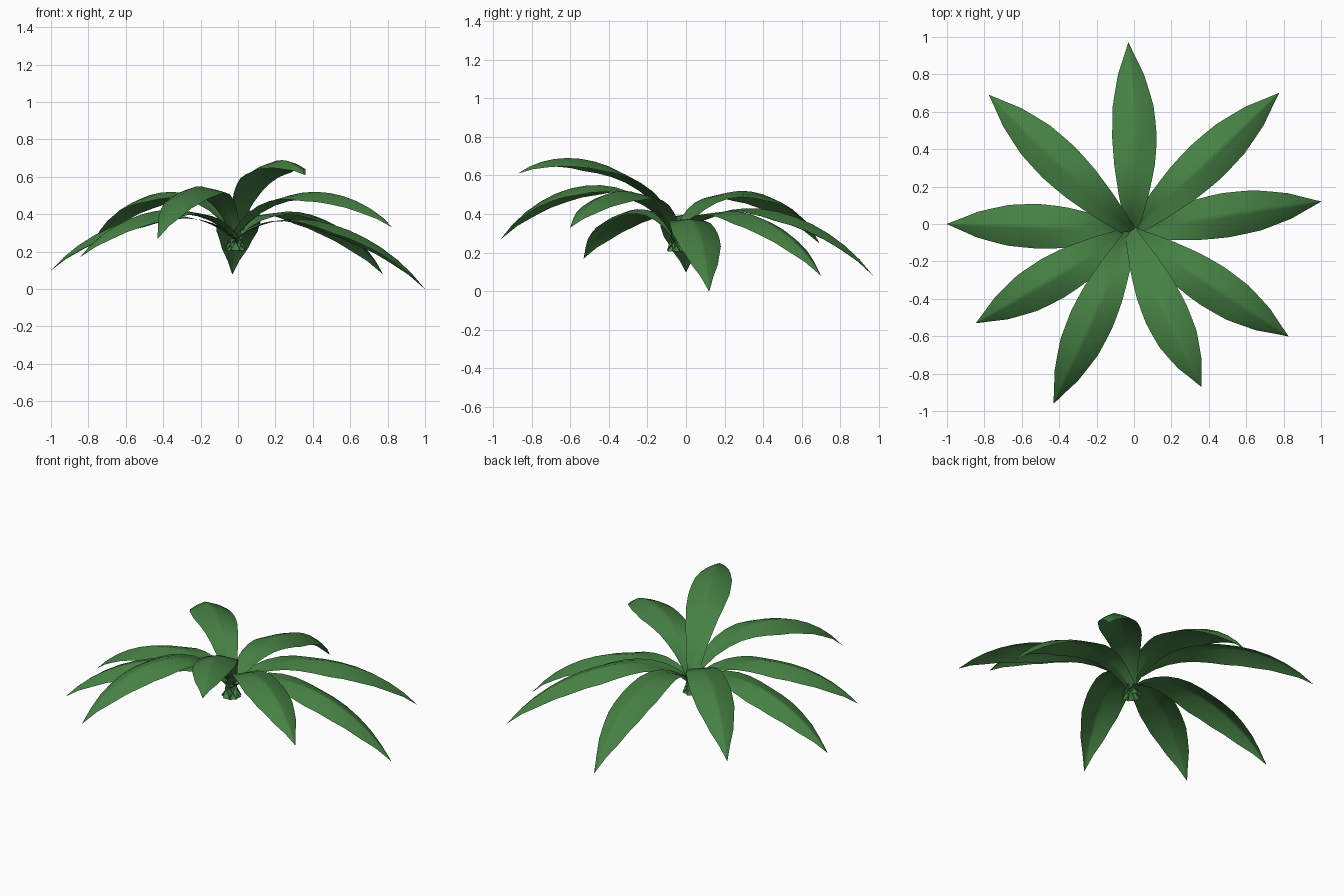
import bpy, math
from mathutils import Vector

if "Cube" in bpy.data.objects:
    bpy.data.objects.remove(bpy.data.objects["Cube"])

green = bpy.data.materials.new("leaf_green")
green.diffuse_color = (0.062, 0.22, 0.058, 1)
green.use_nodes = True
green.node_tree.nodes["Principled BSDF"].inputs["Base Color"].default_value = green.diffuse_color

CENTRE = Vector((-0.015, -0.045))
BASE_Z = 0.205
SEGMENTS = 14
# half width along the leaf: (fraction of reach, half width)
WIDTHS = [(0, .022), (.1, .045), (.25, .085), (.4, .112), (.55, .12), (.7, .109), (.85, .073), (1, .001)]
# cross-section: (side position, fold amount)
SECTION = [(-1, 1), (-.55, .42), (-.12, .10), (0, 0), (.12, .10), (.55, .42), (1, 1)]


def half_width(r):
    for (a, wa), (b, wb) in zip(WIDTHS, WIDTHS[1:]):
        if r <= b:
            return wa + (wb - wa) * (r - a) / (b - a)
    return WIDTHS[-1][1]


def reach_at(t):
    """Fraction of horizontal reach; slows near the tip so the tip droops."""
    return t ** 1.17 + .09 * math.sin(math.pi * t) * t ** 3


def make_leaf(name, tip_x, tip_y, tip_z, peak, bend):
    """Arching leaf: channelled at the stalk, roof-shaped towards the tip."""
    tip = Vector((tip_x, tip_y))
    heading = (tip - CENTRE).normalized()
    side = Vector((heading.y, -heading.x, 0))
    start = CENTRE - heading * 0.045
    span = tip - start
    # parabola through base and tip with the given peak
    rise, drop = peak - BASE_Z, tip_z - BASE_Z
    a = 2 * rise + 2 * math.sqrt(rise * (rise - drop))
    b = a - drop

    def spine(t):
        r = reach_at(t)
        p = start + span * r
        sway = side * bend * math.sin(math.pi * r)
        return Vector((p.x, p.y, BASE_Z + a * t - b * t * t)) + sway

    verts, faces, n = [], [], len(SECTION)
    for i in range(SEGMENTS + 1):
        t = i / SEGMENTS
        tangent = (spine(min(t + .01, 1)) - spine(max(t - .01, 0))).normalized()
        up = side.cross(tangent).normalized()
        w = half_width(reach_at(t))
        fold = w * (0.5 - 0.92 * min(t / 0.55, 1))
        for s, f in SECTION:
            verts.append(spine(t) + side * s * w + up * fold * f)
    for i in range(SEGMENTS):
        for j in range(n - 1):
            k = i * n + j
            faces.append((k, k + 1, k + n + 1, k + n))
    mesh = bpy.data.meshes.new(name)
    mesh.from_pydata(verts, [], faces)
    mesh.materials.append(green)
    mesh.shade_smooth()
    obj = bpy.data.objects.new(name, mesh)
    bpy.context.collection.objects.link(obj)


# tip position, peak height and sideways bend of each leaf in the rosette
LEAVES = [
    (-.03, .97, .08, .43, .025), (.775, .70, .08, .415, 0), (1, .12, 0, .375, -.01),
    (.825, -.60, .33, .52, 0), (.36, -.87, .61, .69, .01), (-.43, -.96, .27, .55, 0),
    (-.845, -.53, .17, .425, 0), (-1, 0, .10, .395, .01), (-.775, .69, .25, .52, 0),
]
for i, leaf in enumerate(LEAVES):
    make_leaf(f"leaf_{i + 1}", *leaf)
